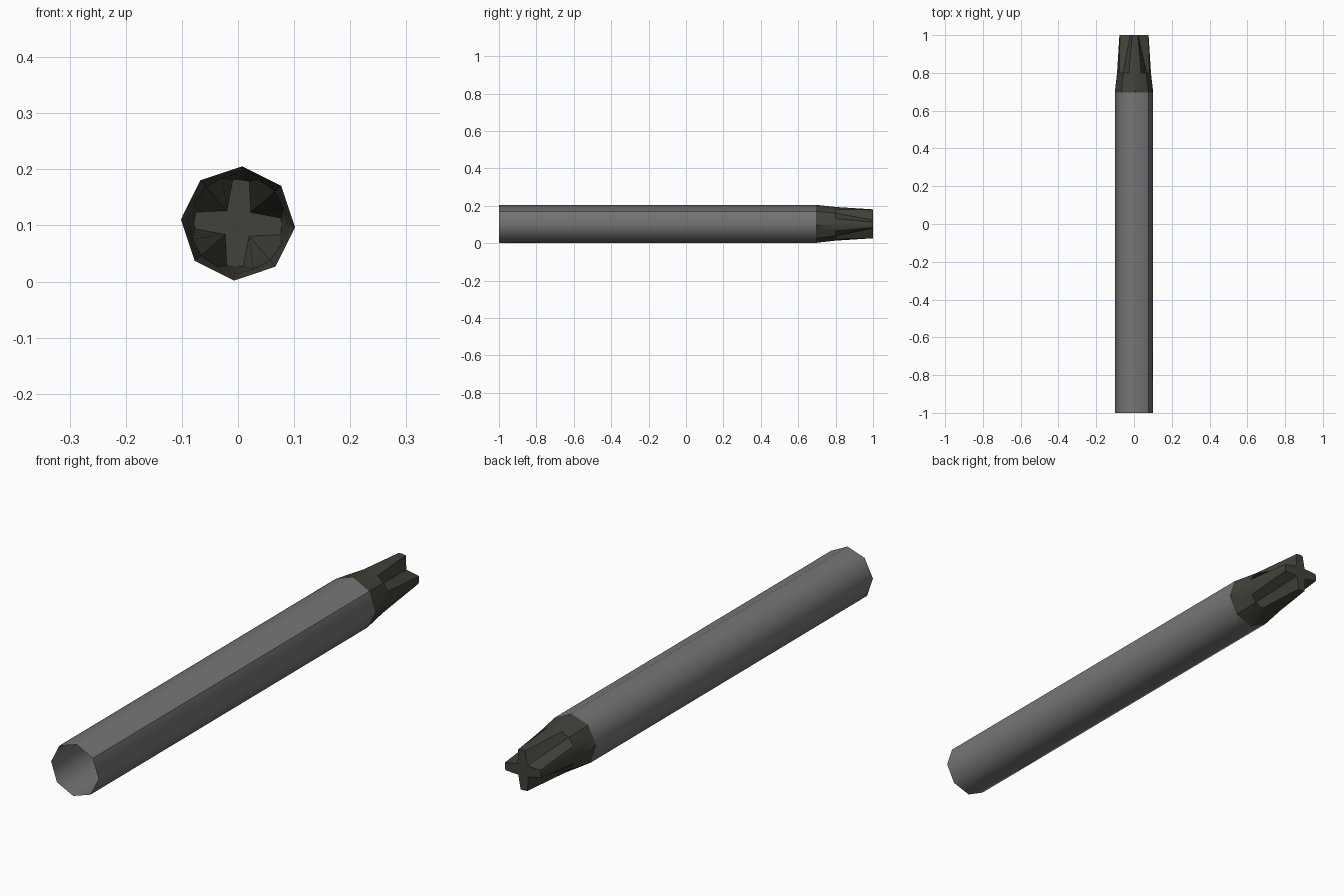
import bpy, bmesh, math

if "Cube" in bpy.data.objects:
    bpy.data.objects.remove(bpy.data.objects["Cube"])

R, ZC, TWIST = 0.102, 0.1035, math.radians(-4)


def material(name, rgb):
    m = bpy.data.materials.new(name)
    m.diffuse_color = (*rgb, 1)
    m.use_nodes = True
    m.node_tree.nodes["Principled BSDF"].inputs["Base Color"].default_value = m.diffuse_color
    return m


def point(r, deg, y):
    a = math.radians(deg) + TWIST
    return (r * math.cos(a), y, ZC + r * math.sin(a))


def loft(name, rings, mat, cap=False, seam=None, limit=46):
    """Skin a list of equal rings running along +y; optional cap at the far end."""
    bm = bmesh.new()
    loops = [[bm.verts.new(p) for p in ring] for ring in rings]
    n = len(loops[0])
    for a, b in zip(loops, loops[1:]):
        for i in range(n):
            j = (i + 1) % n
            bm.faces.new((a[i], b[i], b[j], a[j]))
    if cap:
        bm.faces.new(loops[-1][::-1])
    bm.normal_update()
    for f in bm.faces:
        f.smooth = True
    for e in bm.edges:
        if len(e.link_faces) == 2 and e.calc_face_angle() > math.radians(limit):
            e.smooth = False
    if seam is not None:
        bm.edges.get((loops[0][seam], loops[1][seam])).smooth = False
    me = bpy.data.meshes.new(name)
    bm.to_mesh(me)
    bm.free()
    me.materials.append(mat)
    ob = bpy.data.objects.new(name, me)
    bpy.context.collection.objects.link(ob)
    return ob


grey = material("steel_grey", (0.18, 0.18, 0.18))
dark = material("dark_olive", (0.055, 0.053, 0.042))

# Open octagonal tube with one hard seam
loft("shaft", [[point(R, 45 * i, y) for i in range(8)] for y in (-1, 0.695)],
     grey, seam=1)


# Cross tip: each quarter is an arm (side, middle, side) and a flute point
def tip_ring(y, side_r, side_deg, mid_r, flute_r):
    ring = []
    for q in range(4):
        a = 90 * q
        ring += [point(side_r, a - side_deg, y), point(mid_r, a, y),
                 point(side_r, a + side_deg, y), point(flute_r, a + 45, y)]
    return ring


edge_r = R * math.cos(math.radians(22.5))
loft("cross_tip", [tip_ring(0.695, edge_r, 22.5, R, R),
                   tip_ring(0.80, 0.086, 22.5, 0.090, 0.087),
                   tip_ring(1.0, 0.0775, 11, 0.0775, 0.030)],
     dark, cap=True, limit=35)
